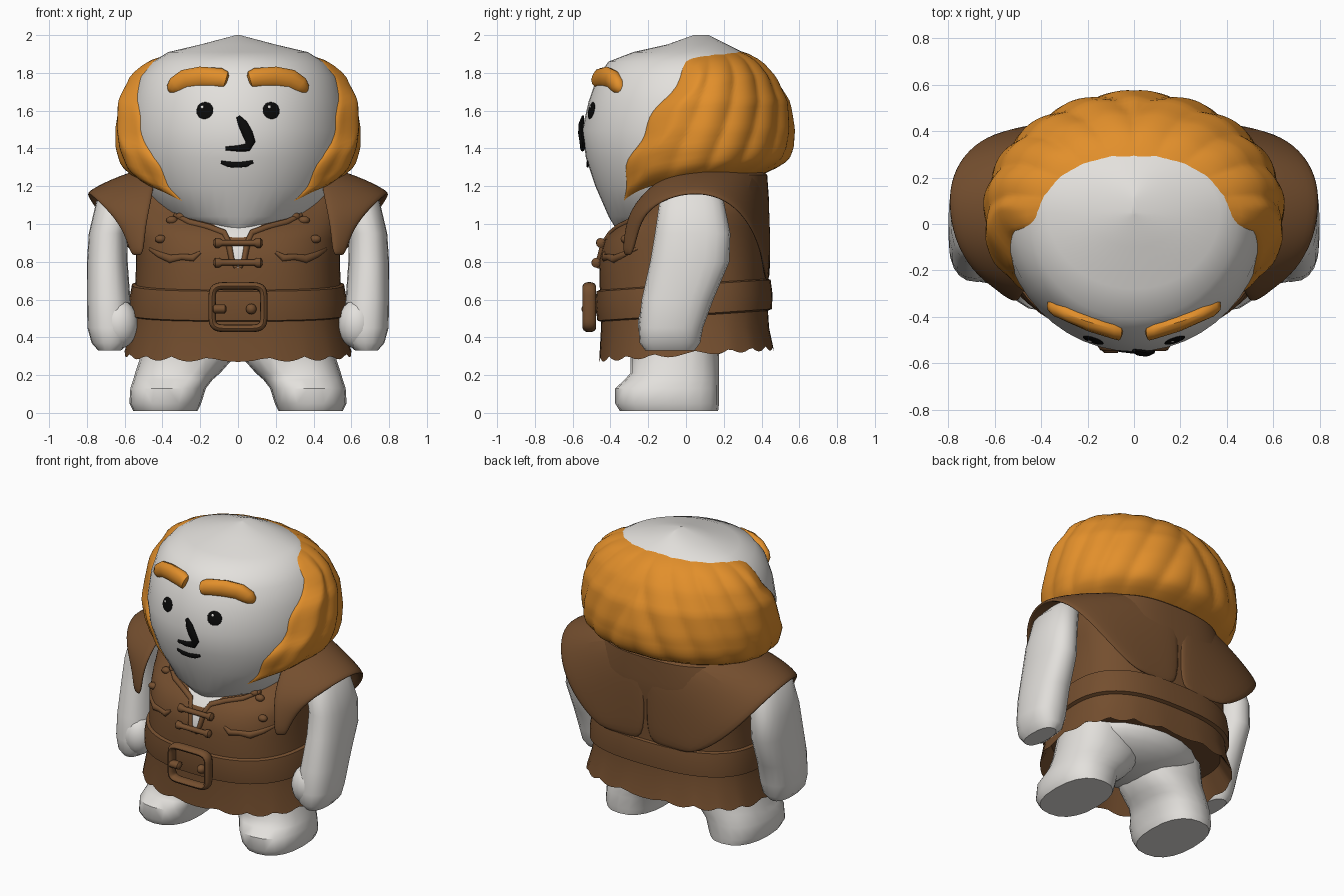
import bpy, bmesh
from math import sin, cos, pi, radians
from mathutils import Vector

cube = bpy.data.objects.get("Cube")
if cube:
    bpy.data.objects.remove(cube, do_unlink=True)


def material(name, rgb):
    m = bpy.data.materials.new(name)
    m.use_nodes = True
    m.diffuse_color = (*rgb, 1)
    m.node_tree.nodes["Principled BSDF"].inputs["Base Color"].default_value = (*rgb, 1)
    return m


SKIN = material("pale skin", (0.77, 0.75, 0.72))
HAIR = material("orange hair", (0.76, 0.275, 0.024))
CLOTH = material("brown leather", (0.175, 0.077, 0.028))
BLACK = material("black", (0.003, 0.003, 0.003))
made = []


def finish(name, bm, mat):
    bmesh.ops.recalc_face_normals(bm, faces=bm.faces)
    mesh = bpy.data.meshes.new(name)
    bm.to_mesh(mesh)
    bm.free()
    mesh.materials.append(mat)
    ob = bpy.data.objects.new(name, mesh)
    bpy.context.collection.objects.link(ob)
    made.append(ob)
    return ob


def grid(name, rows, mat, loop=True, caps=True, ends=False):
    """Skin a list of point rows; loop closes each row, ends joins last row to first."""
    bm = bmesh.new()
    vs = [[bm.verts.new(p) for p in r] for r in rows]
    n = len(rows[0])
    pairs = list(zip(vs, vs[1:])) + ([(vs[-1], vs[0])] if ends else [])
    for a, b in pairs:
        for i in range(n if loop else n - 1):
            j = (i + 1) % n
            bm.faces.new((a[i], a[j], b[j], b[i]))
    if caps and loop and not ends:
        bm.faces.new(vs[0])
        bm.faces.new(vs[-1])
    return finish(name, bm, mat)


def power(v, n):
    return (1 if v >= 0 else -1) * abs(v) ** (2 / n)


Y0 = 0.05


def around(sec, a, z, n, off=0):
    """Point on a rounded section (half width, front y, back y) at angle a."""
    w, f, b = sec
    ry = (Y0 - f if sin(a) < 0 else b - Y0) + off
    return Vector(((w + off) * power(cos(a), n), Y0 + ry * power(sin(a), n), z))


def section(rings, z):
    z = min(max(z, rings[0][0]), rings[-1][0])
    for p, q in zip(rings, rings[1:]):
        if z <= q[0]:
            k = (z - p[0]) / (q[0] - p[0])
            return [u + (v - u) * k for u, v in zip(p[1:], q[1:])]


def front_point(rings, n, x, z, out=0):
    w, f, _ = section(rings, z)
    y = Y0 - (Y0 - f) * max(0, 1 - abs(x / w) ** n) ** (1 / n)
    return Vector((x, y - out, z))


def angles(n):
    return [2 * pi * i / n for i in range(n)]


def tube(name, pts, radii, depth, mat, closed=False):
    """Oval tube facing the front; depth is its half thickness along y."""
    rows, n = [], len(pts)
    for i, p in enumerate(pts):
        a = pts[i - 1] if closed or i else p
        b = pts[(i + 1) % n] if closed or i < n - 1 else p
        t = b - a
        side = Vector((-t.z, 0, t.x)).normalized()
        r = radii[i]
        d = depth * min(1, r / max(radii) * 1.3)
        rows.append([p + side * r * cos(u) + Vector((0, d * sin(u), 0)) for u in angles(12)])
    return grid(name, rows, mat, ends=closed)


def ball(name, centre, size, mat, normal=None):
    bm = bmesh.new()
    bmesh.ops.create_uvsphere(bm, u_segments=20, v_segments=12, radius=1)
    rot = normal.to_track_quat('Z', 'Y') if normal else None
    for v in bm.verts:
        p = Vector([c * s for c, s in zip(v.co, size)])
        v.co = Vector(centre) + (rot @ p if rot else p)
    return finish(name, bm, mat)


def limb(name, rings, s, mat):
    rows = [[(s * (cx + rx * power(cos(a), 2.4)), cy + ry * power(sin(a), 2.4), z)
             for a in angles(20)] for z, cx, cy, rx, ry in rings]
    return grid(name, rows, mat)


# Head: z, half width, front y, back y
head = [(0.95, .1, -.35, .10), (0.99, .28, -.38, .2), (1.04, .41, -.41, .28),
        (1.2, .51, -.48, .36), (1.35, .56, -.53, .42), (1.5, .575, -.55, .46),
        (1.65, .56, -.515, .47), (1.78, .52, -.47, .44), (1.86, .45, -.41, .37),
        (1.91, .37, -.28, .30), (1.95, .2, -.1, .22), (2.0, .01, .04, .12)]
grid("head", [[around(r[1:], a, r[0], 2) for a in angles(48)] for r in head], SKIN)

# Hair and sideburns: thick shell tucked into the head along its borders
mane = [(1.1, .49, -.46, .40), (1.2, .565, -.51, .46), (1.3, .61, -.54, .53),
        (1.4, .64, -.56, .565), (1.5, .645, -.57, .57), (1.65, .63, -.54, .545),
        (1.78, .57, -.5, .475), (1.87, .48, -.43, .39), (1.94, .36, -.3, .30)]
COLS, ROWS = 120, 24
rows = []
for j in range(ROWS + 1):
    v = j / ROWS
    row = []
    for i in range(COLS + 1):
        t = i / COLS
        e = abs(2 * t - 1)
        start = radians(-53 + 49 * v + 2 * sin(18 * v))
        a = start + (pi - 2 * start) * t
        low, high = 1.27 - 0.16 * e ** 4, 1.93 - 0.04 * e * e
        z = low + (high - low) * v
        s = min(1, 14 * min(t, 1 - t), 8 * v + 0.15, 9 * (1 - v)) ** 0.5
        tuft = s * (0.018 * abs(sin(9 * abs(a - pi / 2) + 7 * z)) - 0.01)
        inner = around(section(head, z), a, z, 2, -0.02)
        row.append(inner.lerp(around(section(mane, z), a, z, 2, tuft), s))
    rows.append(row)
grid("hair", rows, HAIR, loop=False)

# Eyebrows and eyes
for s, side in ((1, "left"), (-1, "right")):
    path = [(.056, 1.76), (.065, 1.763), (.09, 1.77), (.2, 1.775), (.28, 1.76),
            (.33, 1.73), (.35, 1.71), (.362, 1.697)]
    tube(side + "_eyebrow", [front_point(head, 2, s * x, z, -0.012) for x, z in path],
         [.025, .045, .055, .058, .058, .05, .035, .012], 0.042, HAIR)
    x, z, h = s * 0.175, 1.6, 0.03
    p = front_point(head, 2, x, z)
    dx = front_point(head, 2, x + h, z) - front_point(head, 2, x - h, z)
    dz = front_point(head, 2, x, z + h) - front_point(head, 2, x, z - h)
    normal = dx.cross(dz).normalized()
    ball(side + "_eye", p + normal * 0.003, (.047, .046, .008), BLACK, normal)
    glint = p + normal * 0.009 + Vector((-0.012, 0, 0.018))
    ball(side + "_eye_glint", glint, (.009, .009, .004), SKIN, normal)

# Nose and mouth strokes
path = [(0, 1.57), (.025, 1.53), (.05, 1.48), (.066, 1.435), (.05, 1.405), (0, 1.4), (-.065, 1.4)]
tube("nose_stroke", [front_point(head, 2, x, z, 0.012) for x, z in path],
     [.01, .025, .028, .026, .022, .016, .01], 0.014, BLACK)
path = [(-.09, 1.328), (-.05, 1.316), (0, 1.313), (.045, 1.318), (.08, 1.33)]
tube("mouth_stroke", [front_point(head, 2, x, z, 0.003) for x, z in path],
     [.008, .015, .015, .015, .008], 0.007, BLACK)

# Tunic: hollow below, with a ragged hem
tunic = [(.27, .60, -.46, .465), (.45, .565, -.45, .44), (.6, .545, -.455, .43),
         (.8, .54, -.46, .43), (.92, .54, -.43, .43), (.98, .55, -.37, .435),
         (1.05, .56, -.27, .44), (1.12, .56, -.19, .44), (1.26, .48, -.1, .43),
         (1.31, .36, -.05, .38)]
rows = [[around((.53, -.40, .40), a, 0.44, 2.6) for a in angles(96)]]
for i, r in enumerate(tunic):
    row = [around(r[1:], a, r[0], 2.6) for a in angles(96)]
    if i == 0:
        for p, a in zip(row, angles(96)):
            p.z += 0.06 * (p.y + .46) / .92 + 0.025 * (1 - abs(sin(9 * a)))
    rows.append(row)
grid("tunic", rows, CLOTH)

# Belt, slightly higher at the back
rows = []
for dz, off in ((-.09, -.01), (-.08, .018), (0, .026), (.075, .018), (.085, -.01)):
    row = [around(section(tunic, .57 + dz), a, .57 + dz, 2.6, off) for a in angles(64)]
    for p in row:
        p.z += 0.06 * (p.y + .45) / .9
    rows.append(row)
grid("belt", rows, CLOTH, caps=False)

# Buckle frame, prong and stud
frame = [Vector((.137 * power(cos(a), 6), -.512, .56 + .113 * power(sin(a), 6)))
         for a in angles(40)]
tube("buckle_frame", frame, [.02] * 40, 0.035, CLOTH, closed=True)
tube("buckle_prong", [Vector((x, -.525, .55)) for x in (-.14, -.13, -.07, -.06)],
     [.01, .024, .024, .01], 0.03, CLOTH)
ball("buckle_stud", (.07, -.49, .55), (.028, .03, .028), CLOTH)

# Chest opening, its rims and the laces
slit = [front_point(tunic, 2.6, 0, z, 0.002) for z in (.77, .80, .88, .94, 1.0)]
tube("chest_opening", slit, [.006, .022, .035, .06, .13], 0.006, SKIN)
for s, side in ((1, "left"), (-1, "right")):
    rim = [front_point(tunic, 2.6, s * x, z) for x, z in
           ((.01, .77), (.035, .82), (.05, .9), (.075, .955), (.16, .985), (.26, 1.01), (.34, 1.05))]
    tube(side + "_neckline_rim", rim, [.012, .015, .017, .017, .017, .017, .012], 0.018, CLOTH)
    fold = [(.2, .85), (.24, .82), (.3, .825), (.36, .815), (.42, .84), (.47, .87)]
    tube(side + "_chest_fold", [front_point(tunic, 2.6, s * x, z) for x, z in fold],
         [.008, .02, .016, .022, .016, .008], 0.016, CLOTH)
    for k, (x, z) in enumerate(((.3, 1.04), (.35, 1.02), (.41, .92))):
        ball(f"{side}_stitch_{k}", front_point(tunic, 2.6, s * x, z), (.03, .025, .022), CLOTH)
for k, z in enumerate((.9, .795)):
    lace = [front_point(tunic, 2.6, x, z, 0.02) for x in (-.13, -.12, -.1, -.085, .085, .1, .12, .13)]
    tube(f"lace_{k}", lace, [.01, .026, .026, .016, .016, .026, .026, .01], 0.024, CLOTH)

# Arms, fists, legs and the flared cape that covers shoulders and upper back
arm = [(1.22, .60, .04, .06, .10), (1.12, .65, .03, .10, .17), (.95, .688, .035, .102, .2),
       (.8, .692, .02, .108, .21), (.6, .685, -.045, .115, .19), (.45, .675, -.08, .122, .17),
       (.37, .675, -.085, .1, .16), (.33, .68, -.085, .06, .13)]
leg = [(.01, .385, -.09, .17, .26), (.05, .385, -.1, .19, .275), (.13, .37, -.1, .2, .275),
       (.175, .345, -.075, .21, .25), (.21, .32, -.06, .225, .235), (.3, .265, -.06, .25, .235),
       (.46, .24, -.05, .24, .24)]
edge = [(.56, -.29, .82), (.6, -.26, .95), (.68, -.22, 1.06), (.77, -.1, 1.14),
        (.805, .05, 1.165), (.8, .18, 1.14), (.75, .29, 1.06), (.66, .37, .93),
        (.52, .41, .80), (.34, .43, .69)]
root = [(.5, -.33, .82), (.49, -.32, .97), (.46, -.28, 1.1), (.43, -.13, 1.25),
        (.42, .05, 1.31), (.41, .22, 1.30), (.3, .36, 1.28), (0, .43, 1.24),
        (0, .435, 1.0), (0, .43, .67)]
for s, side in ((1, "left"), (-1, "right")):
    limb(side + "_arm", arm, s, SKIN)
    ball(side + "_fist", (s * .63, -.155, .47), (.1, .1, .13), SKIN)
    limb(side + "_leg", leg, s, SKIN)
    flip = Vector((s, 1, 1))
    a, c = [Vector(p) * flip for p in root], [Vector(p) * flip for p in edge]
    b = [p.lerp(q, 0.5) + Vector((s * .01, 0, .015)) for p, q in zip(a, c)]
    cape = grid(side + "_shoulder_cape", [a, b, c], CLOTH, loop=False)
    thick = cape.modifiers.new("thickness", 'SOLIDIFY')
    thick.thickness, thick.offset = 0.035, 0
    smooth = cape.modifiers.new("rounding", 'SUBSURF')
    smooth.levels = smooth.render_levels = 2

# Hips between the legs
ball("hips", (0, -.03, .45), (.45, .33, .18), SKIN)

# Smooth shading with sharp creases
bpy.ops.object.select_all(action='DESELECT')
for ob in made:
    ob.select_set(True)
bpy.context.view_layer.objects.active = made[0]
bpy.ops.object.shade_smooth_by_angle(angle=radians(40))
